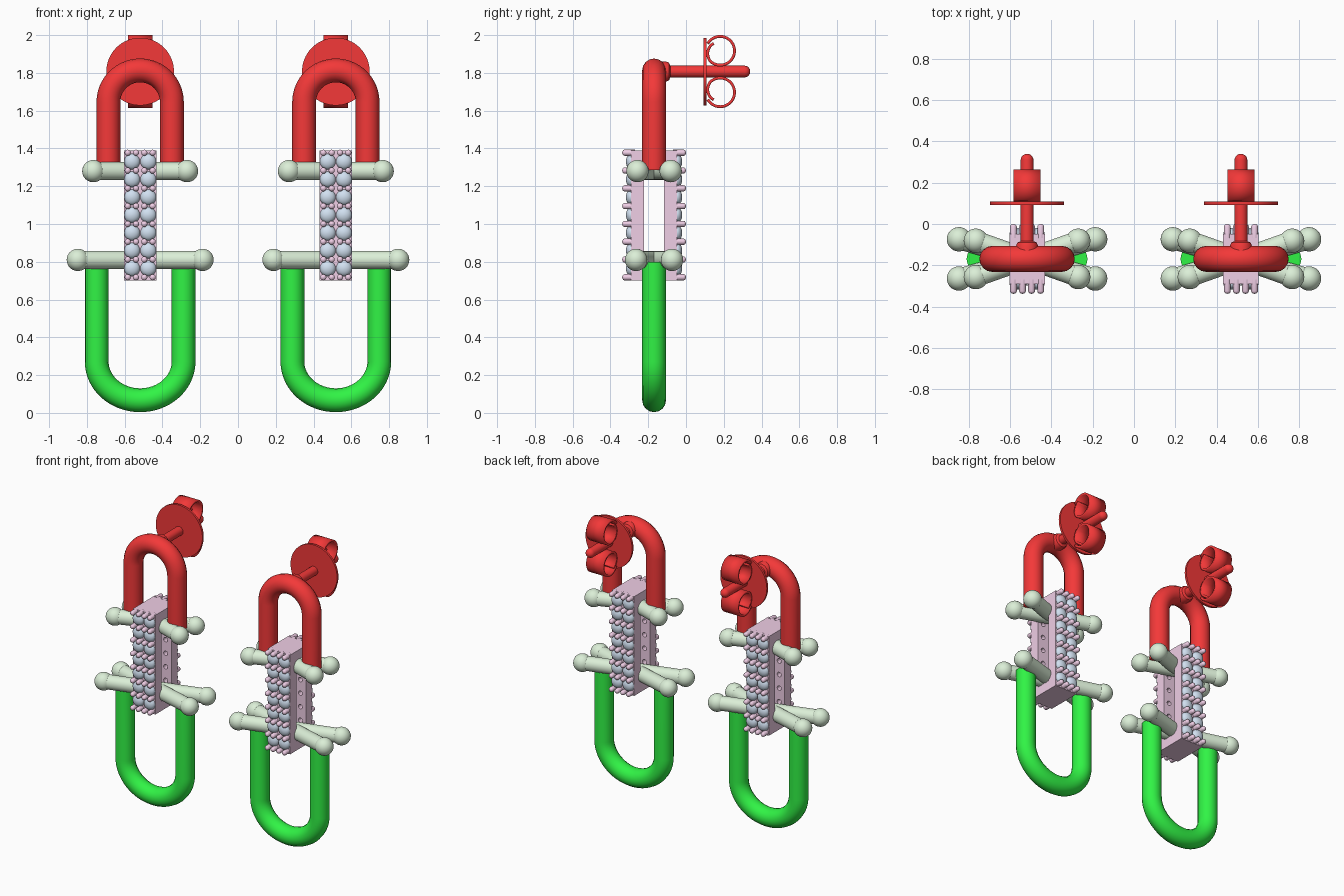
import bpy, bmesh, math
from mathutils import Vector, Matrix

if "Cube" in bpy.data.objects:
    bpy.data.objects.remove(bpy.data.objects["Cube"])

YC = -0.169          # depth of the hoop plane
parts = []


def material(name, rgb):
    m = bpy.data.materials.new(name)
    m.diffuse_color = (*rgb, 1)
    m.use_nodes = True
    m.node_tree.nodes["Principled BSDF"].inputs["Base Color"].default_value = m.diffuse_color
    return m


RED = material("red", (0.9, 0.04, 0.04))
GREEN = material("green", (0.03, 0.9, 0.06))
SAGE = material("sage", (0.71, 0.86, 0.68))
PINK = material("pink", (0.87, 0.62, 0.79))
BLUE = material("blue", (0.64, 0.75, 0.88))


def finish(ob, mat, angle=40):
    bpy.ops.object.select_all(action='DESELECT')
    ob.select_set(True)
    bpy.context.view_layer.objects.active = ob
    if mat:
        ob.data.materials.append(mat)
        bpy.ops.object.shade_smooth_by_angle(angle=math.radians(angle))
        parts.append(ob)
    return ob


def from_bm(name, bm, mat, angle=40):
    bmesh.ops.recalc_face_normals(bm, faces=bm.faces)
    me = bpy.data.meshes.new(name)
    bm.to_mesh(me)
    bm.free()
    ob = bpy.data.objects.new(name, me)
    bpy.context.collection.objects.link(ob)
    return finish(ob, mat, angle)


def lathe(bm, profile, centre, seg, flip=1):
    """Revolve (radius, y) points around a y-parallel axis through centre."""
    rings = []
    for r, y in profile:
        rings.append([bm.verts.new((centre[0] + r * math.cos(2 * math.pi * i / seg),
                                    centre[1] + flip * y,
                                    centre[2] + r * math.sin(2 * math.pi * i / seg)))
                      for i in range(seg)])
    for a, b in zip(rings, rings[1:]):
        for i in range(seg):
            j = (i + 1) % seg
            bm.faces.new((a[i], a[j], b[j], b[i]))
    bm.faces.new(rings[0])
    bm.faces.new(rings[-1])


def dome(r, y, depth, n=5):
    """Rounded end profile, stopping just short of the pole."""
    return [(r * math.cos(t), y + depth * math.sin(t))
            for t in (math.radians(84) * k / n for k in range(n + 1))]


def hoop(name, mat, half, rise, arc_z, end_z, rad):
    """U-shaped tube; rise is signed arc height."""
    n = 32
    pts = [(half, YC, end_z)]
    pts += [(half * math.cos(math.pi * k / n), YC, arc_z + rise * math.sin(math.pi * k / n))
            for k in range(n + 1)]
    pts.append((-half, YC, end_z))
    cu = bpy.data.curves.new(name, 'CURVE')
    cu.dimensions = '3D'
    cu.bevel_depth = rad
    cu.bevel_resolution = 6
    cu.use_fill_caps = True
    sp = cu.splines.new('POLY')
    sp.points.add(len(pts) - 1)
    for p, c in zip(sp.points, pts):
        p.co = (*c, 1)
    ob = bpy.data.objects.new(name, cu)
    bpy.context.collection.objects.link(ob)
    finish(ob, None)
    bpy.ops.object.convert(target='MESH')
    finish(bpy.context.object, mat)


# Upper and lower hoops
hoop("upper_hoop", RED, 0.168, 0.168, 1.645, 1.285, 0.063)
hoop("lower_hoop", GREEN, 0.23, -0.205, 0.272, 0.80, 0.063)

# Crossed bars with ball ends
for name, z, dx, dy in (("upper_crossbars", 1.28, 0.248, 0.088), ("lower_crossbars", 0.81, 0.33, 0.095)):
    bm = bmesh.new()
    for s in (1, -1):
        d = Vector((dx, s * dy, 0))
        c = Vector((0, YC, z))
        rot = d.to_track_quat('Z', 'Y').to_matrix().to_4x4()
        bmesh.ops.create_cone(bm, cap_ends=True, segments=28, radius1=0.048, radius2=0.048,
                              depth=2 * d.length, matrix=Matrix.Translation(c) @ rot)
        for e in (d, -d):
            bmesh.ops.create_uvsphere(bm, u_segments=28, v_segments=16, radius=0.059,
                                      matrix=Matrix.Translation(c + e))
    from_bm(name, bm, SAGE)

# Setting frame: block with a window through the sides and a hole behind every gem
ROWS = [0.765 + 0.0942 * i for i in range(7)]
COLS = (-0.043, 0.043)


def box(bm, x, y, z0, z1):
    bmesh.ops.create_cube(bm, size=1, matrix=Matrix.Translation((0, YC, (z0 + z1) / 2))
                          @ Matrix.Diagonal((2 * x, 2 * y, z1 - z0, 1)))


bm = bmesh.new()
box(bm, 0.086, 0.121, 0.70, 1.39)
frame = from_bm("setting_frame", bm, PINK, 30)
win = bmesh.new()
box(win, 0.2, 0.053, 0.765, 1.325)
holes = bmesh.new()
for z in ROWS:
    for x in COLS:
        lathe(holes, [(0.016, -0.2), (0.016, 0.2)], (x, YC, z), 12)
for cutter in (from_bm("window_cutter", win, None), from_bm("hole_cutter", holes, None)):
    mod = frame.modifiers.new("cut", 'BOOLEAN')
    mod.operation = 'DIFFERENCE'
    mod.solver = 'EXACT'
    mod.object = cutter
    bpy.context.view_layer.objects.active = frame
    bpy.ops.object.modifier_apply(modifier=mod.name)
    bpy.data.objects.remove(cutter)

# Gems and prongs on both faces
gems, prongs = bmesh.new(), bmesh.new()
for side in (1, -1):
    for z in ROWS:
        for x in COLS:
            lathe(gems, [(0.02, 0.09), (0.042, 0.115)] + dome(0.042, 0.122, 0.027), (x, YC, z), 20, side)
    for i in range(8):
        for x in (-0.066, -0.022, 0.022, 0.066):
            lathe(prongs, [(0.0165, 0.1)] + dome(0.0165, 0.156, 0.013, 3),
                  (x, YC, 0.7179 + 0.0942 * i), 12, side)
from_bm("gems", gems, BLUE)
from_bm("prongs", prongs, PINK)

# Ear post with collar, and backing disc
ZP = 1.807
bm = bmesh.new()
lathe(bm, [(0.053, -0.16), (0.053, -0.105), (0.047, -0.09), (0.031, -0.083)] + dome(0.031, 0.31, 0.03),
      (0, 0, ZP), 28)
from_bm("ear_post", bm, RED)
bm = bmesh.new()
lathe(bm, [(0.179, 0.093), (0.179, 0.108)], (0, 0, ZP), 64)
from_bm("clutch_disc", bm, RED)

# Clutch scrolls: rolled strips above and below the post
bm = bmesh.new()
for s in (1, -1):
    prev = None
    for k in range(45):
        t = k / 44
        a = math.radians(150 - 379 * t)
        r = 0.076 if t < 0.75 else 0.076 - 0.024 * (t - 0.75) / 0.25
        y, z = 0.181 + r * math.cos(a), ZP + s * (0.11 + r * math.sin(a))
        cur = [bm.verts.new((x, y, z)) for x in (-0.065, 0.065)]
        if prev:
            bm.faces.new((prev[0], prev[1], cur[1], cur[0]))
        prev = cur
scroll = from_bm("clutch_scrolls", bm, RED)
mod = scroll.modifiers.new("thickness", 'SOLIDIFY')
mod.thickness = 0.015
mod.offset = 0
bpy.ops.object.modifier_apply(modifier=mod.name)

# Pair of earrings
for ob in parts:
    twin = ob.copy()
    twin.name = "right_" + ob.name
    bpy.context.collection.objects.link(twin)
    ob.name = "left_" + ob.name
    ob.location.x -= 0.518
    twin.location.x += 0.518
